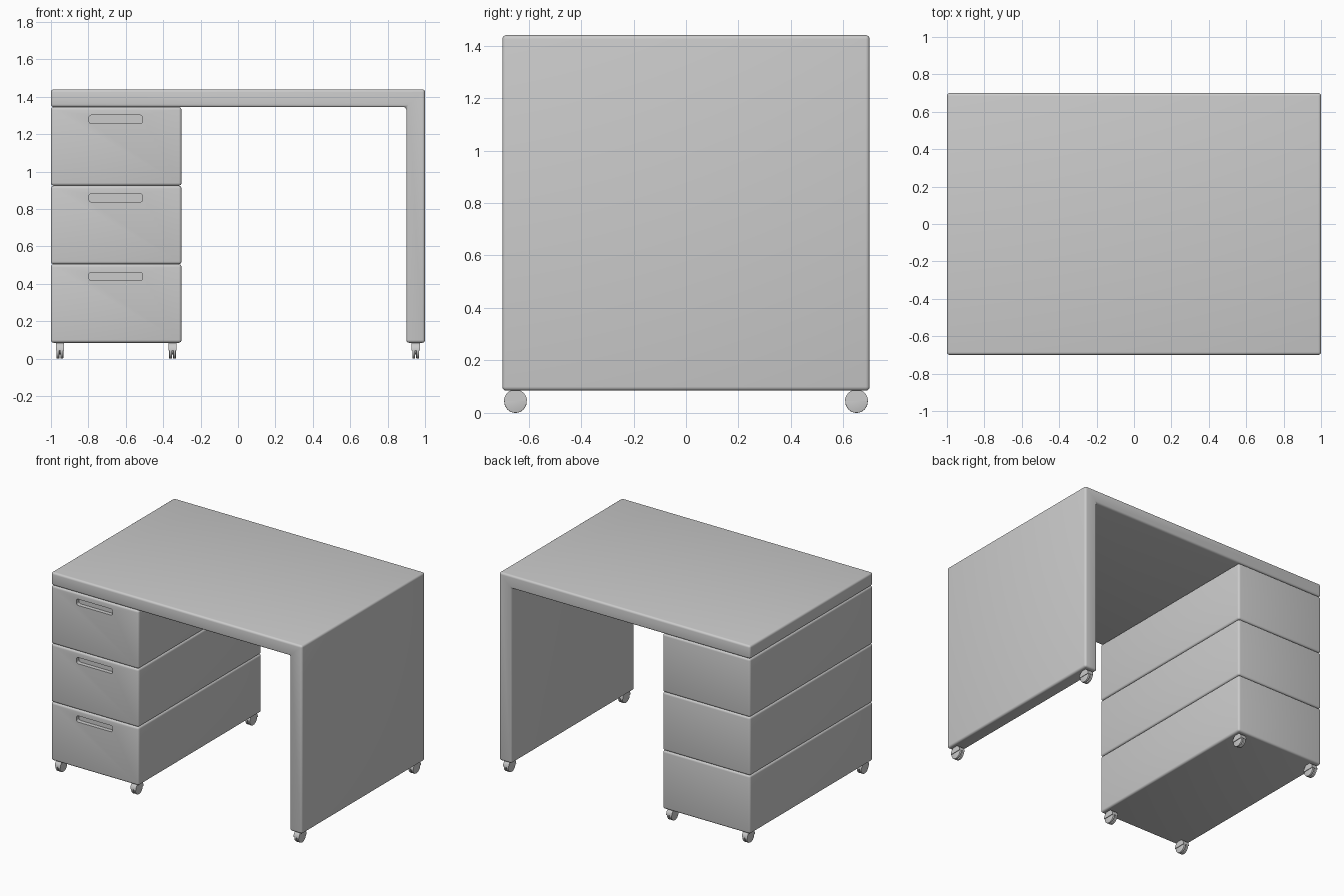
import bpy, bmesh, math
from mathutils import Vector

if "Cube" in bpy.data.objects:
    bpy.data.objects.remove(bpy.data.objects["Cube"])


def finish(name, bm):
    bmesh.ops.recalc_face_normals(bm, faces=bm.faces)
    mesh = bpy.data.meshes.new(name)
    bm.to_mesh(mesh)
    bm.free()
    ob = bpy.data.objects.new(name, mesh)
    bpy.context.scene.collection.objects.link(ob)
    return ob


def smooth(ob):
    bpy.ops.object.select_all(action='DESELECT')
    ob.select_set(True)
    bpy.context.view_layer.objects.active = ob
    bpy.ops.object.shade_smooth_by_angle(angle=math.radians(35))


def prism(bm, profile, direction):
    """Extrude a closed outline of points along a direction."""
    face = bm.faces.new([bm.verts.new(p) for p in profile])
    new = bmesh.ops.extrude_face_region(bm, geom=[face], use_keep_orig=True)
    verts = [g for g in new['geom'] if isinstance(g, bmesh.types.BMVert)]
    bmesh.ops.translate(bm, verts=verts, vec=Vector(direction))


def round_edges(bm, edges, offset, segments):
    bmesh.ops.recalc_face_normals(bm, faces=bm.faces)
    bmesh.ops.bevel(bm, geom=list(edges), offset=offset, segments=segments,
                    profile=0.5, affect='EDGES', clamp_overlap=True)


def xz_block(name, outline, y0, y1, radius, only_y_edges=False):
    bm = bmesh.new()
    prism(bm, [(x, y0, z) for x, z in outline], (0, y1 - y0, 0))
    edges = [e for e in bm.edges if not only_y_edges
             or abs(e.verts[0].co.y - e.verts[1].co.y) > 1e-4]
    round_edges(bm, edges, radius, 4)
    return finish(name, bm)


def rect(x0, x1, z0, z1):
    return [(x0, z0), (x1, z0), (x1, z1), (x0, z1)]


# Desktop and right side panel in one L-shaped piece
smooth(xz_block("desktop_and_side_panel",
                [(-1, 1.345), (0.9, 1.345), (0.9, 0.085),
                 (1, 0.085), (1, 1.44), (-1, 1.44)], -0.7, 0.7, 0.015))

# Three drawers with recessed grip slots
for i, level in enumerate(("bottom", "middle", "top")):
    z = 0.085 + 0.42 * i
    drawer = xz_block(level + "_drawer", rect(-1, -0.302, z, z + 0.42), -0.7, 0.7, 0.015)
    cutter = xz_block("slot_cutter", rect(-0.797, -0.51, z + 0.332, z + 0.377),
                      -0.75, -0.67, 0.014, True)
    cutter.hide_render = True
    mod = drawer.modifiers.new("slot", 'BOOLEAN')
    mod.operation, mod.solver, mod.object = 'DIFFERENCE', 'EXACT', cutter
    bpy.context.view_layer.objects.active = drawer
    bpy.ops.object.modifier_apply(modifier="slot")
    bpy.data.objects.remove(cutter)
    smooth(drawer)


def disc(bm, cx, cy, cz, radius, x0, x1, arc=360, steps=32):
    """Disc or half disc with its axis along x."""
    count = steps if arc == 360 else steps // 2 + 1
    points = [(cx + x0, cy + radius * math.cos(math.tau * k / steps),
               cz + radius * math.sin(math.tau * k / steps)) for k in range(count)]
    prism(bm, points, (x1 - x0, 0, 0))


# Twin-wheel casters
for side, x in (("left", -0.952), ("middle", -0.35), ("right", 0.95)):
    for end, y in (("front", -0.65), ("back", 0.65)):
        bm = bmesh.new()
        for x0, x1 in ((-0.018, -0.003), (0.003, 0.018)):
            disc(bm, x, y, 0.043, 0.043, x0, x1)
        rims = [e for e in bm.edges
                if abs(e.verts[0].co.x - e.verts[1].co.x) < 1e-5]
        round_edges(bm, rims, 0.003, 2)
        disc(bm, x, y, 0.043, 0.02, -0.004, 0.004)
        smooth(finish(f"{side}_{end}_caster_wheels", bm))

        # Hood over the upper half of the wheels
        bm = bmesh.new()
        disc(bm, x, y, 0.045, 0.044, -0.022, 0.022, arc=180)
        smooth(finish(f"{side}_{end}_caster_hood", bm))
